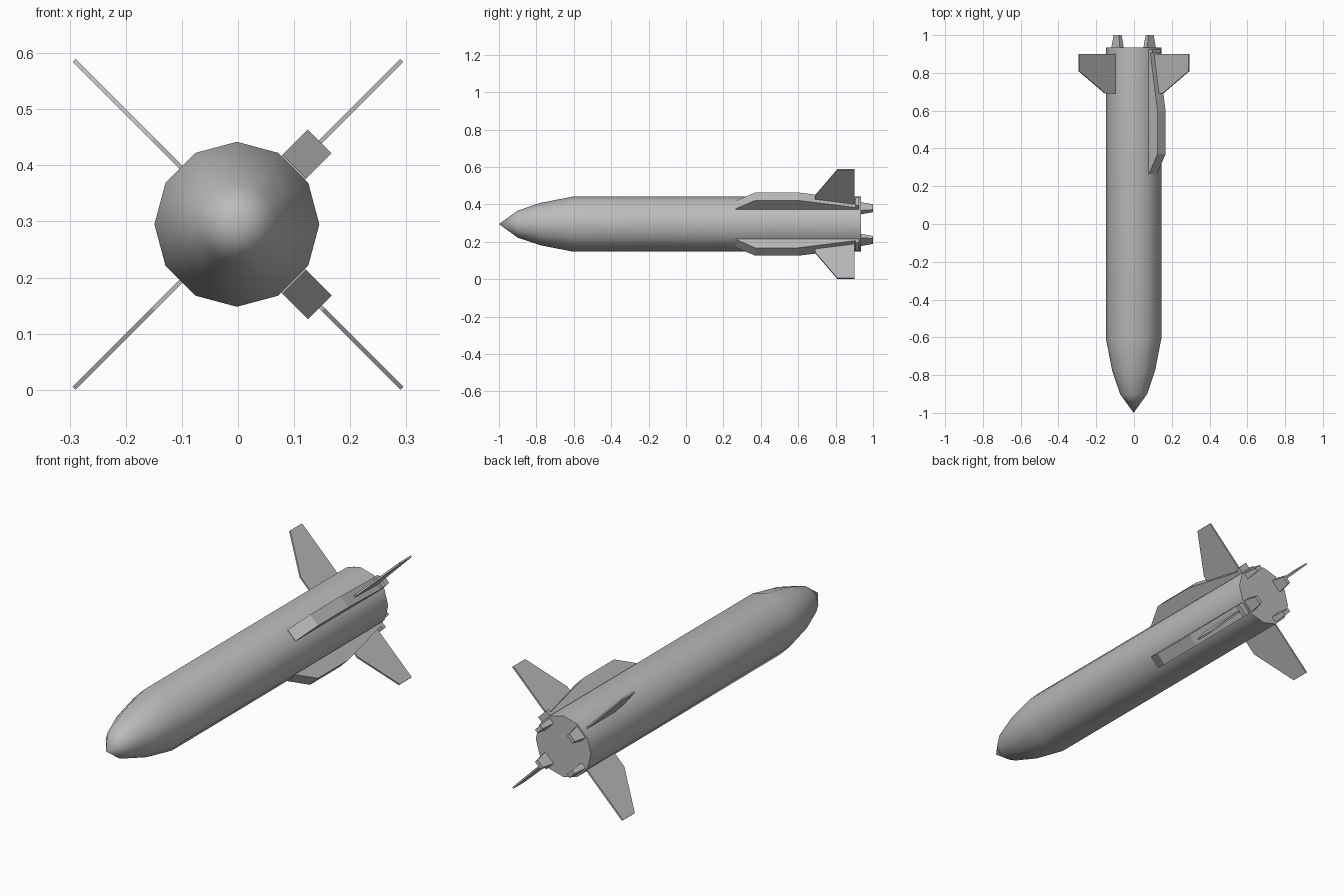
import bpy, bmesh, math
from mathutils import Matrix, Vector

cube = bpy.data.objects.get("Cube")
if cube:
    bpy.data.objects.remove(cube, do_unlink=True)

AXIS_Z = 0.295
CENTRE = Vector((-0.002, 0, AXIS_Z))

grey = bpy.data.materials.new("plain_grey")
grey.use_nodes = True
grey.diffuse_color = (0.5, 0.5, 0.5, 1)
grey.node_tree.nodes["Principled BSDF"].inputs["Base Color"].default_value = (0.5, 0.5, 0.5, 1)


def finish(name, bm):
    bmesh.ops.recalc_face_normals(bm, faces=bm.faces)
    mesh = bpy.data.meshes.new(name)
    bm.to_mesh(mesh)
    bm.free()
    mesh.materials.append(grey)
    obj = bpy.data.objects.new(name, mesh)
    bpy.context.collection.objects.link(obj)
    return obj


def radial_plate(name, profile, width, angle, centre=CENTRE):
    """Extrude a (y, radius) outline sideways, then turn it about the long axis."""
    bm = bmesh.new()
    face = bm.faces.new([bm.verts.new((r, y, -width / 2)) for y, r in profile])
    extruded = bmesh.ops.extrude_face_region(bm, geom=[face])
    moved = [v for v in extruded["geom"] if isinstance(v, bmesh.types.BMVert)]
    bmesh.ops.translate(bm, verts=moved, vec=(0, 0, width))
    turn = Matrix.Translation(centre) @ Matrix.Rotation(-angle, 4, "Y")
    bmesh.ops.transform(bm, matrix=turn, verts=bm.verts)
    return finish(name, bm)


# Body: twelve-sided tube with a curved nose and a flat tail
outline = [(-0.9, 0.072), (-0.775, 0.114), (-0.605, 0.147), (0.935, 0.147)]
SIDES = 12
bm = bmesh.new()
tip = bm.verts.new(CENTRE + Vector((0, -1, 0)))
rings = []
for y, r in outline:
    steps = [2 * math.pi * i / SIDES for i in range(SIDES)]
    rings.append([bm.verts.new(CENTRE + Vector((r * math.cos(a), y, r * math.sin(a)))) for a in steps])
for i in range(SIDES):
    j = (i + 1) % SIDES
    bm.faces.new((tip, rings[0][i], rings[0][j]))
    for a, b in zip(rings, rings[1:]):
        bm.faces.new((a[i], a[j], b[j], b[i]))
bm.faces.new(rings[-1])
body = finish("body", bm)
bpy.ops.object.select_all(action="DESELECT")
body.select_set(True)
bpy.context.view_layer.objects.active = body
bpy.ops.object.shade_smooth_by_angle(angle=math.radians(50))

# Outlines of the side parts, as (y, radius)
fin_outline = [(0.69, 0.13), (0.69, 0.215), (0.81, 0.413), (0.9, 0.413), (0.9, 0.13)]
strake_outline = [(0.265, 0.13), (0.265, 0.145), (0.37, 0.209), (0.6, 0.209),
                  (0.905, 0.155), (0.905, 0.17), (0.925, 0.17), (0.925, 0.12)]

corners = {"upper_left": 45, "upper_right": 135, "lower_right": 225, "lower_left": 315}
for place, degrees in corners.items():
    angle = math.radians(degrees)
    radial_plate("fin_" + place, fin_outline, 0.008, angle, Vector((0, 0, AXIS_Z)))

    # Cable fairings run along the left side only
    if place.endswith("left"):
        radial_plate("fairing_" + place, strake_outline, 0.06, angle)

    # Tapered tail lug
    bm = bmesh.new()
    bmesh.ops.create_cube(bm, size=1)
    for v in bm.verts:
        taper = 0.6 if v.co.y > 0 else 1
        v.co = (0.12 + v.co.x * 0.032 * taper, 0.96 + v.co.y * 0.08, v.co.z * 0.068 * taper)
    turn = Matrix.Translation(CENTRE) @ Matrix.Rotation(-angle, 4, "Y")
    bmesh.ops.transform(bm, matrix=turn, verts=bm.verts)
    finish("tail_lug_" + place, bm)
